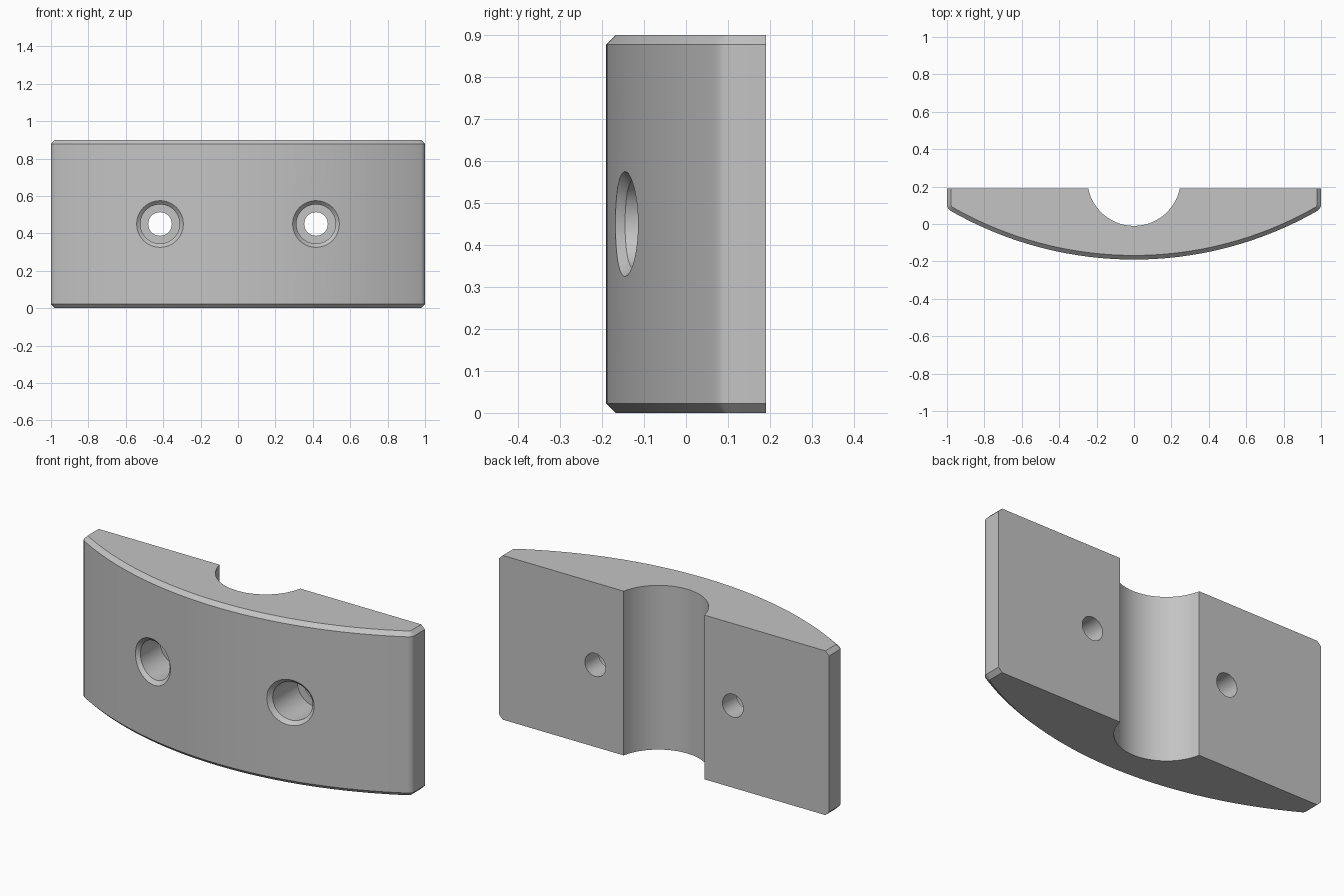
import bpy, bmesh, math
from mathutils import Vector

if "Cube" in bpy.data.objects:
    bpy.data.objects.remove(bpy.data.objects["Cube"])

HEIGHT, BACK, FRONT = 0.9, 0.19, -0.19
RADIUS, BEVEL = 1.977, 0.022
GROOVE_R, GROOVE_Y = 0.25, 0.24

grey = bpy.data.materials.new("plain grey")
grey.use_nodes = True
colour = (0.55, 0.55, 0.55, 1)
grey.diffuse_color = colour
grey.node_tree.nodes["Principled BSDF"].inputs["Base Color"].default_value = colour


def front_y(x):
    """Depth of the curved front face at x."""
    return FRONT + RADIUS - math.sqrt(RADIUS ** 2 - x * x)


def loft(name, rings):
    """Closed solid skinned through rings of equal point count."""
    bm = bmesh.new()
    loops = [[bm.verts.new(p) for p in ring] for ring in rings]
    n = len(loops[0])
    for a, b in zip(loops, loops[1:]):
        for i in range(n):
            j = (i + 1) % n
            bm.faces.new((a[i], a[j], b[j], b[i]))
    bm.faces.new(loops[0][::-1])
    bm.faces.new(loops[-1])
    bmesh.ops.recalc_face_normals(bm, faces=bm.faces)
    mesh = bpy.data.meshes.new(name)
    bm.to_mesh(mesh)
    bm.free()
    mesh.materials.append(grey)
    obj = bpy.data.objects.new(name, mesh)
    bpy.context.collection.objects.link(obj)
    return obj


# Outer outline: curved front, rounded corners, straight ends
edge = 0.977
half = [Vector((edge * i / 24, front_y(edge * i / 24))) for i in range(25)]
start, corner, end = half[-1], Vector((1, front_y(1))), Vector((1, 0.105))
for i in range(1, 7):
    t = i / 6
    half.append(start * (1 - t) ** 2 + corner * 2 * t * (1 - t) + end * t * t)
half.append(Vector((1, BACK)))
outer = [Vector((-p.x, p.y)) for p in half[:0:-1]] + half

# Same outline moved inwards for the bevelled top and bottom rims
inset = []
for i, p in enumerate(outer):
    d = (outer[min(i + 1, len(outer) - 1)] - outer[max(i - 1, 0)]).normalized()
    inset.append(p + Vector((-d.y, d.x)) * BEVEL)

# Round groove in the back
reach = math.acos((GROOVE_Y - BACK) / GROOVE_R)
groove = []
for i in range(33):
    a = reach * (1 - i / 16)
    groove.append(Vector((GROOVE_R * math.sin(a), GROOVE_Y - GROOVE_R * math.cos(a))))

levels = [(inset, 0), (outer, BEVEL), (outer, HEIGHT - BEVEL), (inset, HEIGHT)]
block = loft("curved_block", [[(p.x, p.y, z) for p in line + groove] for line, z in levels])


def hole_ring(cx, r, y, follow):
    """Circle around the hole axis; follow makes y relative to the front face."""
    ring = []
    for i in range(48):
        a = math.tau * i / 48
        x = cx + r * math.cos(a)
        ring.append((x, y + (front_y(x) if follow else 0), HEIGHT / 2 + r * math.sin(a)))
    return ring


# Stepped screw holes with a bevelled rim
for side in (-1, 1):
    steps = [(0.145, -0.02, True), (0.105, 0.02, True), (0.105, 0.07, False),
             (0.063, 0.07, False), (0.063, 0.25, False)]
    cutter = loft("hole_cutter", [hole_ring(side * 0.417, *s) for s in steps])
    cutter.hide_render = True
    cut = block.modifiers.new("screw_hole", "BOOLEAN")
    cut.operation, cut.solver, cut.object = "DIFFERENCE", "EXACT", cutter
    bpy.context.view_layer.objects.active = block
    bpy.ops.object.modifier_apply(modifier=cut.name)
    bpy.data.objects.remove(cutter)

bpy.ops.object.select_all(action="DESELECT")
block.select_set(True)
bpy.context.view_layer.objects.active = block
bpy.ops.object.shade_smooth_by_angle(angle=math.radians(25))
